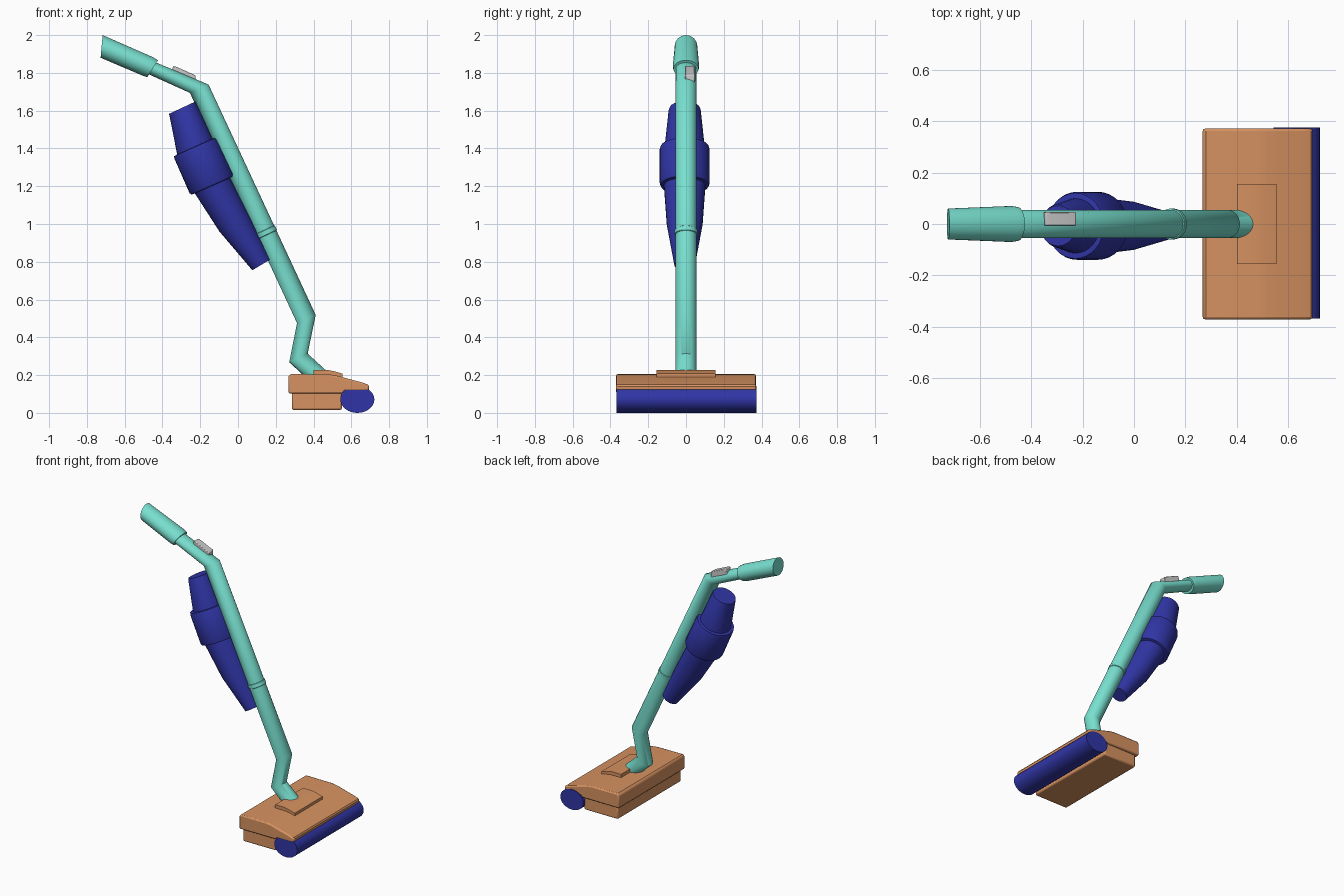
import bpy, bmesh
from math import cos, sin, tau, radians


def material(name, rgb):
    m = bpy.data.materials.new(name)
    m.diffuse_color = (*rgb, 1)
    return m


TEAL = material("teal", (0.19, 0.75, 0.63))
BLUE = material("blue", (0.03, 0.036, 0.38))
ORANGE = material("orange", (0.68, 0.29, 0.12))


def finish(name, bm, mat, angle=35, bevel=0):
    bmesh.ops.recalc_face_normals(bm, faces=bm.faces)
    me = bpy.data.meshes.new(name)
    bm.to_mesh(me)
    bm.free()
    ob = bpy.data.objects.new(name, me)
    bpy.context.collection.objects.link(ob)
    if mat:
        me.materials.append(mat)
    if bevel:
        mod = ob.modifiers.new("bevel", 'BEVEL')
        mod.width = bevel
        mod.segments = 2
        mod.limit_method = 'ANGLE'
        mod.angle_limit = radians(40)
    bpy.ops.object.select_all(action='DESELECT')
    ob.select_set(True)
    bpy.context.view_layer.objects.active = ob
    bpy.ops.object.shade_smooth_by_angle(angle=radians(angle))
    return ob


def loft(name, rings, mat, y0=0, n=32, angle=35):
    """Skin ellipses (x, z, tilt in degrees, half width in xz, half width in y)."""
    bm = bmesh.new()
    loops = []
    for x, z, tilt, a, b in rings:
        t = radians(tilt)
        loops.append([bm.verts.new((x + a * cos(k * tau / n) * cos(t),
                                    y0 + b * sin(k * tau / n),
                                    z + a * cos(k * tau / n) * sin(t))) for k in range(n)])
    for p, q in zip(loops, loops[1:]):
        for k in range(n):
            j = (k + 1) % n
            bm.faces.new((p[k], p[j], q[j], q[k]))
    bm.faces.new(loops[0])
    bm.faces.new(loops[-1])
    return finish(name, bm, mat, angle)


def prism(name, profile, y1, y2, mat, bevel=0):
    """Extrude an xz profile along y."""
    bm = bmesh.new()
    f = bm.faces.new([bm.verts.new((x, y1, z)) for x, z in profile])
    ext = bmesh.ops.extrude_face_region(bm, geom=[f])["geom"]
    bmesh.ops.translate(bm, vec=(0, y2 - y1, 0),
                        verts=[v for v in ext if isinstance(v, bmesh.types.BMVert)])
    return finish(name, bm, mat, 35, bevel)


# Bent tube from handle to floor head
loft("bent_tube", [
    (-0.47, 1.831, 67, 0.036, 0.054),
    (-0.205, 1.716, 24, 0.054, 0.055),
    (0.362, 0.497, 24, 0.054, 0.055),
    (0.320, 0.291, 25, 0.054, 0.055),
    (0.430, 0.190, 25, 0.054, 0.055)], TEAL, angle=50)

# Joint collar where the two tube halves meet
loft("tube_collar", [
    (0.141, 0.971, 25, 0.052, 0.052),
    (0.143, 0.967, 25, 0.058, 0.060),
    (0.153, 0.945, 25, 0.058, 0.060),
    (0.155, 0.941, 25, 0.052, 0.052)], TEAL)

# Hand grip, flaring towards the tube
loft("hand_grip", [
    (-0.722, 1.940, 85, 0.060, 0.060),
    (-0.477, 1.834, 62, 0.056, 0.070),
    (-0.452, 1.822, 58, 0.053, 0.066)], TEAL)

# Dust bag: upper cap, wide band and tapering lower cone
loft("dust_bag", [
    (-0.295, 1.616, 25, 0.078, 0.078),
    (-0.290, 1.602, 25, 0.079, 0.085),
    (-0.228, 1.410, 24, 0.103, 0.106),
    (-0.228, 1.408, 24, 0.121, 0.127),
    (-0.222, 1.396, 24, 0.125, 0.132),
    (-0.140, 1.216, 24, 0.128, 0.132),
    (-0.135, 1.205, 24, 0.122, 0.127),
    (-0.135, 1.203, 24, 0.102, 0.110),
    (-0.016, 0.997, 25, 0.090, 0.095),
    (0.124, 0.784, 31, 0.056, 0.055)], BLUE, y0=-0.007)

# Sliding switch on the neck
prism("switch", [(-0.352, 1.80), (-0.344, 1.836), (-0.325, 1.832),
                 (-0.225, 1.787), (-0.226, 1.745)], -0.006, 0.046, None, 0.004)

# Floor head: cover, base, tube mount and brush roller
prism("head_cover", [(0.267, 0.103), (0.555, 0.103), (0.565, 0.117), (0.692, 0.117),
                     (0.694, 0.140), (0.688, 0.150), (0.660, 0.160), (0.560, 0.187),
                     (0.520, 0.198), (0.480, 0.204), (0.280, 0.205), (0.267, 0.195)],
      -0.37, 0.37, ORANGE, 0.01)
prism("head_base", [(0.285, 0.015), (0.55, 0.015), (0.55, 0.11), (0.285, 0.11)],
      -0.355, 0.355, ORANGE, 0.01)
prism("tube_mount", [(0.40, 0.18), (0.40, 0.228), (0.47, 0.228), (0.51, 0.220),
                     (0.553, 0.208), (0.553, 0.17)], -0.155, 0.155, ORANGE)
prism("brush_roller", [(0.632 + 0.09 * cos(k * tau / 32), 0.071 + 0.071 * sin(k * tau / 32))
                       for k in range(32)], -0.368, 0.374, BLUE)
